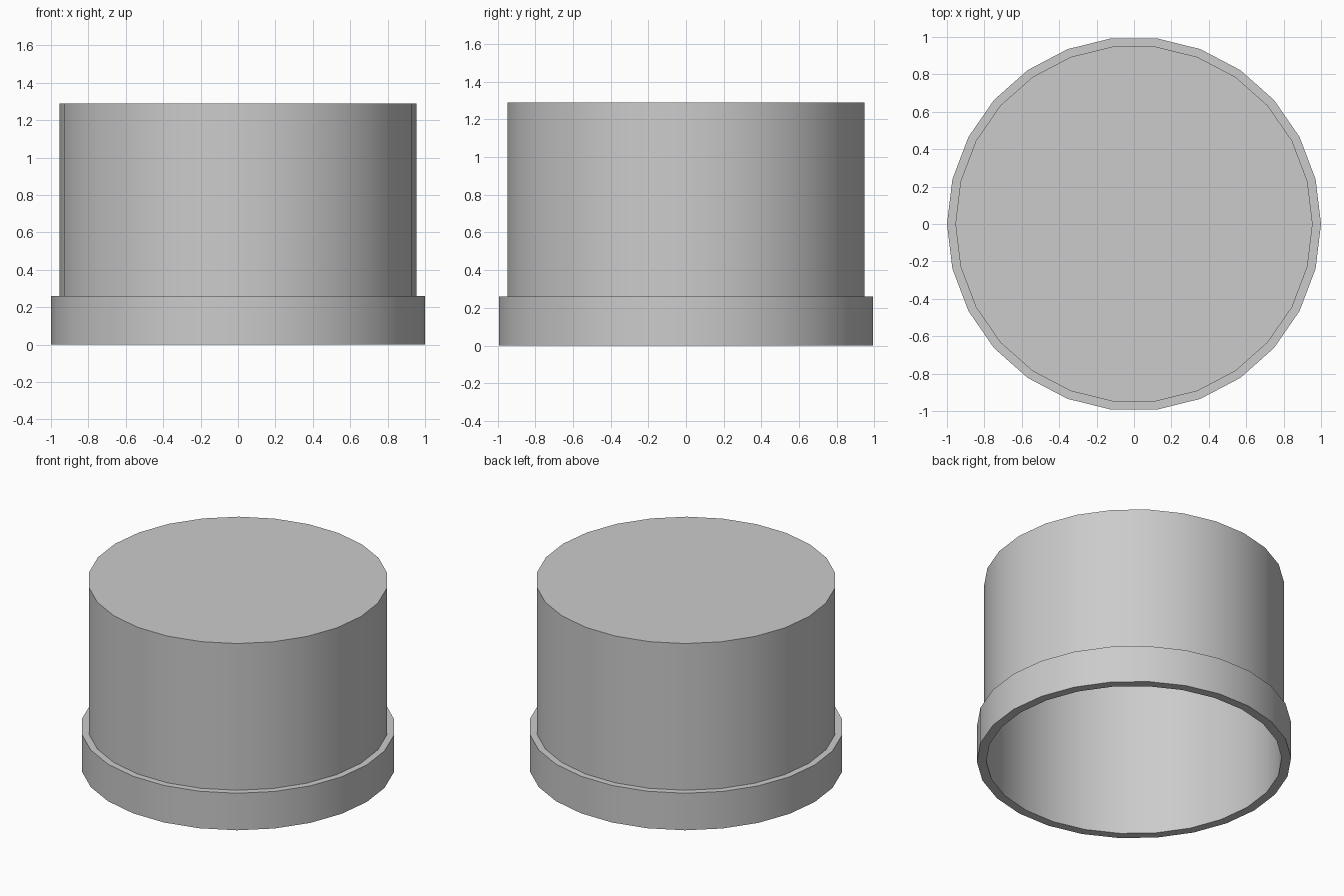
import bpy, bmesh
from math import cos, sin, tau

if "Cube" in bpy.data.objects:
    bpy.data.objects.remove(bpy.data.objects["Cube"])

SIDES = 26

# Cap profile (radius, height): inner ceiling rim, down the inside, up the outside
profile = [(0.94, 1.275), (0.94, 0), (1, 0), (1, 0.26), (0.955, 0.26), (0.955, 1.29)]

bm = bmesh.new()
rings = [[bm.verts.new((r * cos(tau * i / SIDES), r * sin(tau * i / SIDES), z))
          for i in range(SIDES)] for r, z in profile]

# Walls, base rim and collar ledge
for a, b in zip(rings, rings[1:]):
    for i in range(SIDES):
        j = (i + 1) % SIDES
        bm.faces.new((a[i], a[j], b[j], b[i]))

# Inner ceiling and flat top
bm.faces.new(rings[0])
bm.faces.new(rings[-1])
bmesh.ops.recalc_face_normals(bm, faces=bm.faces)

mesh = bpy.data.meshes.new("round_cap")
bm.to_mesh(mesh)
bm.free()
cap = bpy.data.objects.new("round_cap", mesh)
bpy.context.collection.objects.link(cap)

# Smooth walls with sharp rims
bpy.context.view_layer.objects.active = cap
cap.select_set(True)
bpy.ops.object.shade_smooth_by_angle(angle=0.6)
